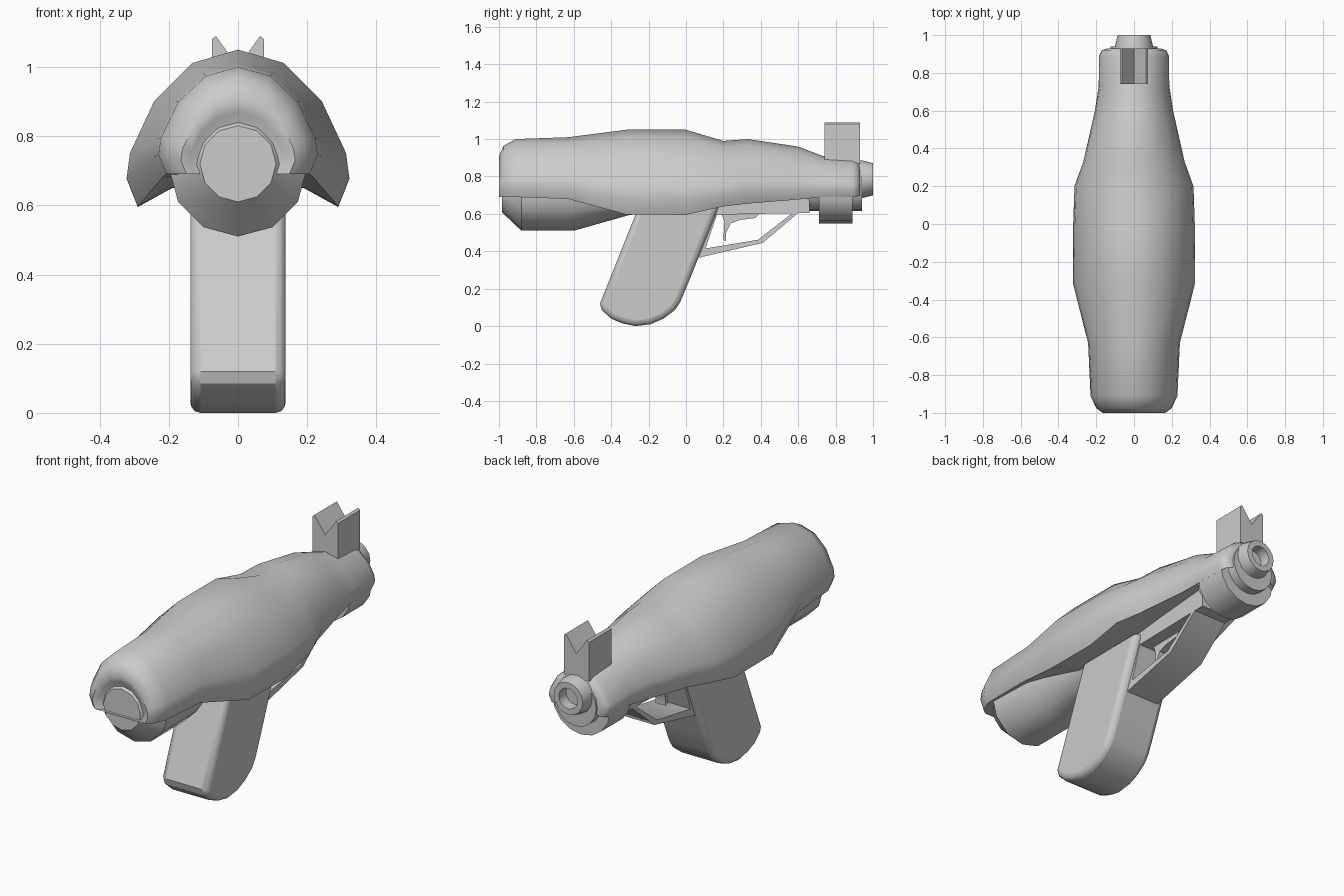
import bpy, bmesh, math

if "Cube" in bpy.data.objects:
    bpy.data.objects.remove(bpy.data.objects["Cube"])


def finish(name, bm, angle=35):
    bmesh.ops.recalc_face_normals(bm, faces=bm.faces)
    me = bpy.data.meshes.new(name)
    bm.to_mesh(me)
    bm.free()
    ob = bpy.data.objects.new(name, me)
    bpy.context.collection.objects.link(ob)
    me.shade_smooth()
    me.set_sharp_from_angle(angle=math.radians(angle))
    return ob


def loft(name, rings, angle=35):
    """Skin a list of equally sized closed rings and cap both ends."""
    bm = bmesh.new()
    vs = [[bm.verts.new(p) for p in r] for r in rings]
    n = len(vs[0])
    for a, b in zip(vs, vs[1:]):
        for i in range(n):
            j = (i + 1) % n
            bm.faces.new((a[i], a[j], b[j], b[i]))
    bm.faces.new(vs[0])
    bm.faces.new(vs[-1])
    return finish(name, bm, angle)


def lathe(name, profile, n=12):
    """Rings along y from (y, radius, centre z)."""
    return loft(name, [[(r * math.sin(2 * math.pi * i / n), y,
                         z + r * math.cos(2 * math.pi * i / n))
                        for i in range(n)] for y, r, z in profile])


def side_plate(name, outline, half):
    """Extrude a (y, z) outline across x."""
    return loft(name, [[(x, y, z) for y, z in outline] for x in (-half, half)], 30)


def bevel(ob, width, segments):
    m = ob.modifiers.new("bevel", 'BEVEL')
    m.width, m.segments = width, segments
    m.limit_method, m.angle_limit = 'ANGLE', math.radians(50)


# Outer shell: one normalised section scaled along the length
SECTION = [(0, 1), (.41, .915), (.75, .675), (.97, .34), (1, .18), (.9, 0)]


def shell_ring(y, hw, top, bot, inner, lift):
    half = [(hw * x, bot + (top - bot) * f) for x, f in SECTION]
    half += [(inner, bot + lift), (0, bot + lift)]
    full = half + [(-x, z) for x, z in half[-2:0:-1]]
    return [(x, y, z) for x, z in full]


stations = [  # y, half width, top, bottom, inner x, underside lift
    (-.97, .115, .835, .69, .08, 0),
    (-.99, .14, .87, .69, .09, 0),
    (-1.0, .165, .91, .69, .10, 0),
    (-.975, .20, .965, .69, .11, 0),
    (-.91, .23, 1.0, .69, .12, 0),
    (-.63, .243, 1.01, .68, .15, .01),
    (-.32, .322, 1.05, .597, .19, .055),
    (0, .322, 1.05, .595, .19, .055),
    (.2, .315, .99, .64, .18, .03),
    (.33, .268, 1.0, .655, .16, .03),
    (.6, .207, .96, .677, .14, .03),
    (.73, .187, .91, .69, .13, .03),
    (.89, .185, .90, .69, .13, .03),
    (.92, .17, .89, .695, .12, .03),
    (.93, .14, .87, .70, .11, .03),
]
loft("outer_shell", [shell_ring(*s) for s in stations], 50)

# Inner body showing below the shell, with its round rear cap
lathe("inner_body", [(-.985, .11, .72), (-.88, .2, .71), (-.6, .2, .71),
                     (-.3, .13, .725), (.6, .1, .74)])

# Barrel end with bore, collar and lower clamp
lathe("barrel", [(.85, .1, .785), (.945, .1, .785), (1, .086, .785),
                 (1, .055, .785), (.88, .055, .785)], 16)
lathe("barrel_collar", [(.65, .125, .74), (.94, .125, .74)], 16)
lathe("barrel_clamp", [(.71, .172, .722), (.89, .172, .722)], 16)

# Grip
grip = side_plate("grip", [(-.245, .66), (-.46, .12), (-.45, .085), (-.40, .04),
                           (-.34, .015), (-.27, 0), (-.19, .01), (-.12, .04),
                           (-.06, .085), (-.03, .13), (.02, .25), (.16, .6),
                           (.18, .66)], .138)
bevel(grip, .03, 3)

# Frame under the shell
side_plate("frame", [(.1, .595), (.66, .605), (.66, .72), (.1, .72)], .1)

# Trigger guard: strap on the grip plus bent strip
side_plate("trigger_guard", [(.17, .61), (.155, .61), (.065, .365), (.41, .445),
                             (.60, .605), (.57, .605), (.385, .462), (.105, .415)], .1)

# Trigger
side_plate("trigger", [(.185, .61), (.205, .56), (.2, .46), (.215, .455), (.215, .5),
                       (.24, .55), (.29, .568), (.37, .578), (.4, .61)], .03)

# Front sight: block with a V notch
sight = [(0, 1.0), (.064, 1.09), (.075, 1.08), (.075, .87)]
sight += [(-x, z) for x, z in sight[:0:-1]]
loft("front_sight", [[(x, y, z) for x, z in sight] for y in (.74, .93)], 30)
